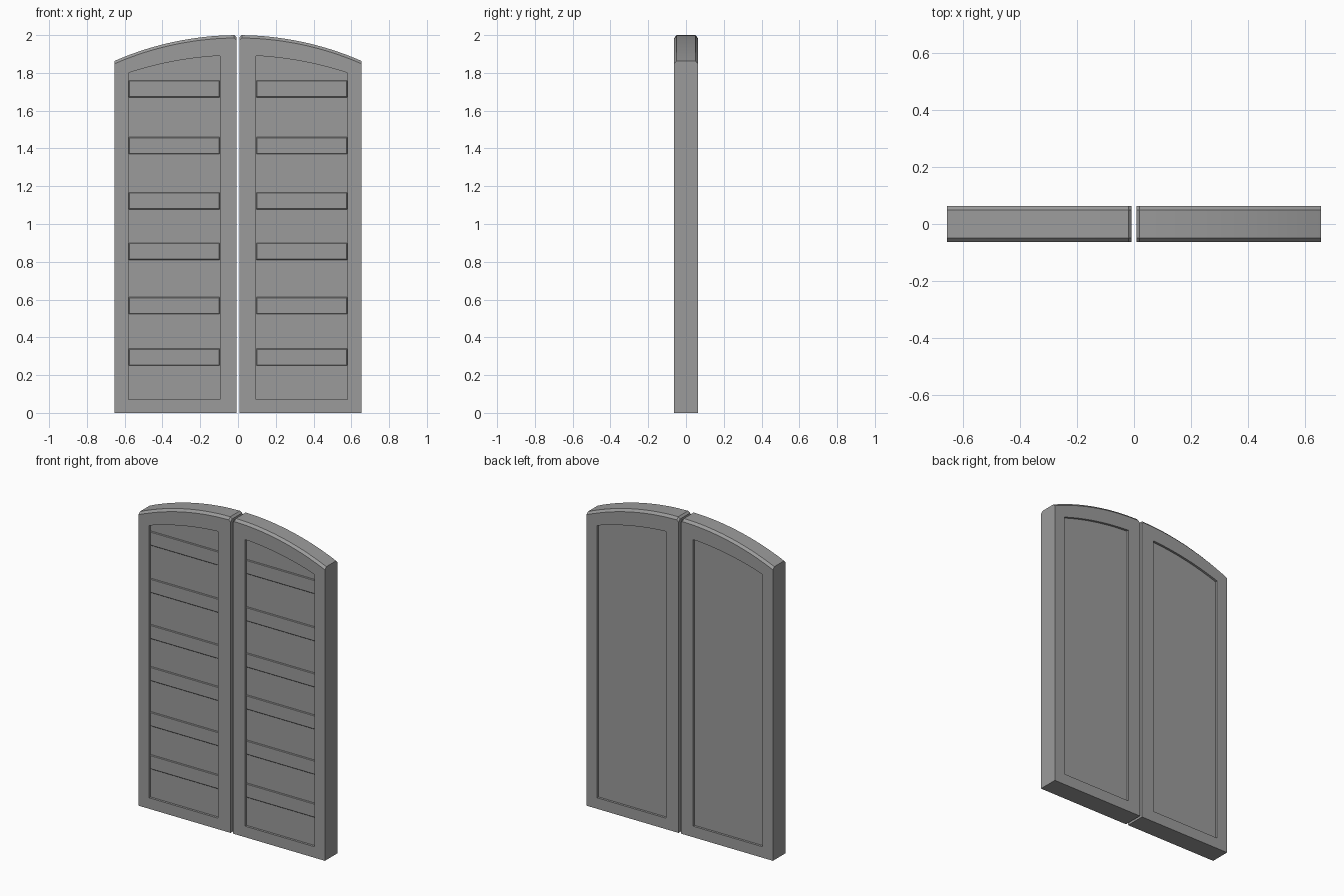
import bpy, bmesh, math
from mathutils import Matrix

if "Cube" in bpy.data.objects:
    bpy.data.objects.remove(bpy.data.objects["Cube"])

N = 16                 # arc segments
Y, YP = 0.063, 0.049   # frame face, recessed panel face

dark = bpy.data.materials.new("dark_grey")
dark.diffuse_color = (0.33, 0.33, 0.33, 1)
dark.use_nodes = True
dark.node_tree.nodes["Principled BSDF"].inputs["Base Color"].default_value = dark.diffuse_color


def arc_loop(x0, x1, z0, peak, radius, drop=0.0, nip=False):
    """Outline: straight bottom and sides, arched top falling away from x = 0."""
    pts = [(x0, z0), (x1, z0)]
    for i in range(N + 1):
        x = x1 + (x0 - x1) * i / N
        if nip and i == N - 1:
            x = x0 + 0.012
        z = peak - radius + math.sqrt(radius ** 2 - x * x) - drop
        if nip and i == N:
            z -= 0.012     # clipped corner at the meeting edge
        pts.append((x, z))
    return pts


def finish(name, bm):
    bmesh.ops.recalc_face_normals(bm, faces=bm.faces)
    me = bpy.data.meshes.new(name)
    bm.to_mesh(me)
    bm.free()
    me.materials.append(dark)
    ob = bpy.data.objects.new(name, me)
    bpy.context.collection.objects.link(ob)
    bpy.ops.object.select_all(action='DESELECT')
    ob.select_set(True)
    bpy.context.view_layer.objects.active = ob
    bpy.ops.object.shade_smooth_by_angle(angle=math.radians(25))


def door(name, side):
    """Arched leaf with chamfered top and a recessed panel on both faces."""
    inner = arc_loop(0.095, 0.58, 0.07, 1.893, 1.85)
    low = arc_loop(0.008, 0.655, 0, 2.0, 1.632, drop=0.015, nip=True)
    top = arc_loop(0.008, 0.655, 0, 2.0, 1.632, nip=True)
    chain = [(inner, -YP), (inner, -Y), (low, -Y), (top, -YP),
             (top, YP), (low, Y), (inner, Y), (inner, YP)]
    bm = bmesh.new()
    loops = [[bm.verts.new((side * x, y, z)) for x, z in pts] for pts, y in chain]
    for a, b in zip(loops, loops[1:]):
        for i in range(len(a)):
            j = (i + 1) % len(a)
            bm.faces.new((a[i], a[j], b[j], b[i]))
    bm.faces.new(loops[0])
    bm.faces.new(loops[-1])
    finish(name, bm)


def slats(name, side):
    """Six slightly raised, eased-edge cross boards on the front panel."""
    bm = bmesh.new()
    for z in (0.295, 0.568, 0.855, 1.122, 1.415, 1.715):
        m = Matrix.Translation((side * 0.3375, -0.049, z)) @ Matrix.Diagonal((0.484, 0.014, 0.09, 1))
        bmesh.ops.create_cube(bm, size=1, matrix=m)
    bmesh.ops.bevel(bm, geom=bm.edges[:], offset=0.004, segments=1, affect='EDGES')
    finish(name, bm)


for label, side in (("left", -1), ("right", 1)):
    door(label + "_door", side)
    slats(label + "_door_slats", side)
